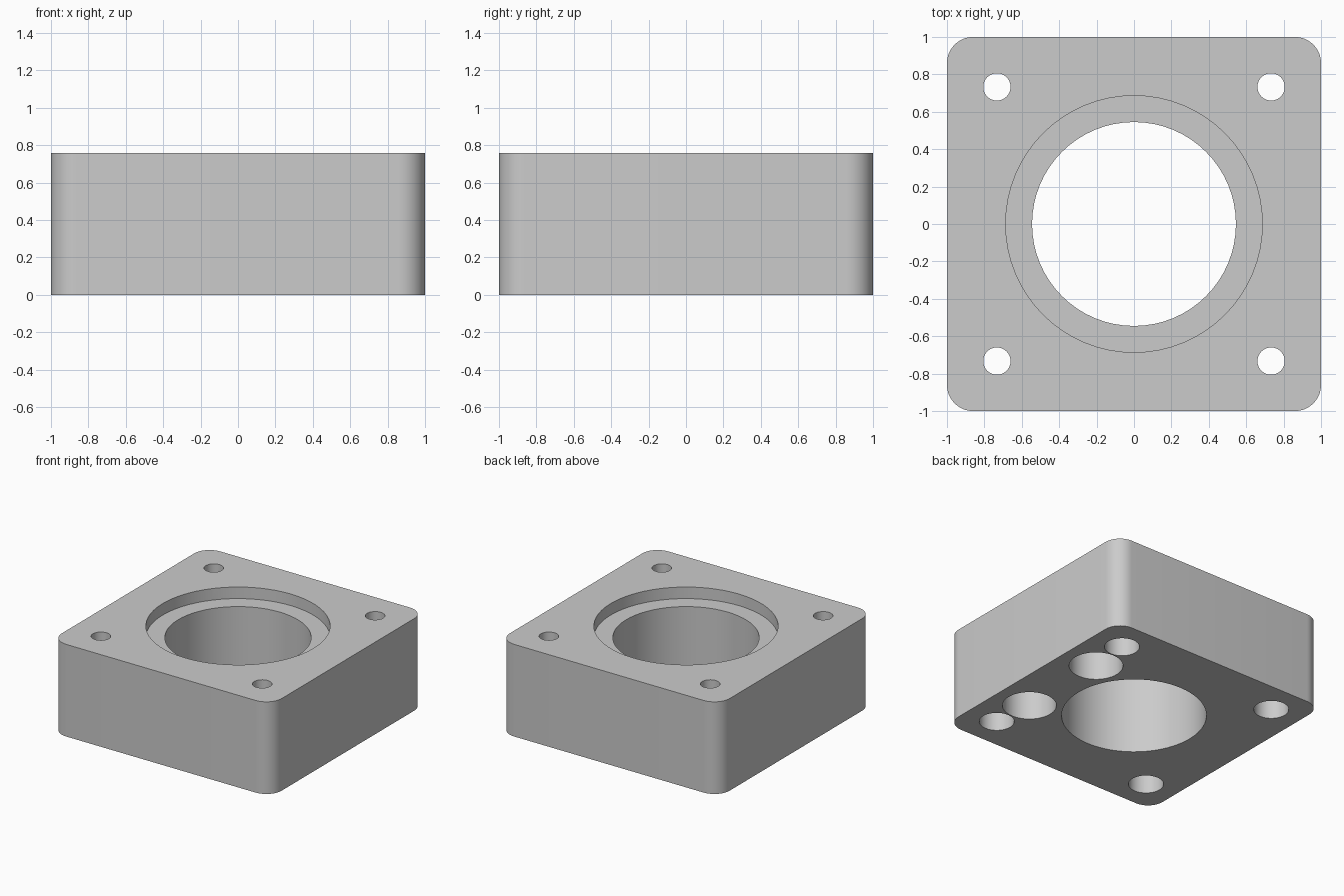
import bpy, bmesh, math
from mathutils import Matrix

if "Cube" in bpy.data.objects:
    bpy.data.objects.remove(bpy.data.objects["Cube"], do_unlink=True)

HEIGHT = 0.757
CORNER = 0.14
OVER = 0.1          # how far cutters reach past the block
BOLT = 0.733        # bolt hole offset from the centre

grey = bpy.data.materials.new("plain grey")
colour = (0.6, 0.6, 0.6, 1)
grey.diffuse_color = colour
grey.use_nodes = True
grey.node_tree.nodes["Principled BSDF"].inputs["Base Color"].default_value = colour


def add_object(name, bm):
    mesh = bpy.data.meshes.new(name)
    bm.to_mesh(mesh)
    bm.free()
    obj = bpy.data.objects.new(name, mesh)
    bpy.context.collection.objects.link(obj)
    mesh.materials.append(grey)
    return obj


def drill(body, x, y, radius, bottom, top, sides=64):
    """Cut an upright round hole through the body between two heights."""
    bm = bmesh.new()
    bmesh.ops.create_cone(bm, cap_ends=True, segments=sides, radius1=radius,
                          radius2=radius, depth=top - bottom,
                          matrix=Matrix.Translation((x, y, (top + bottom) / 2)))
    cutter = add_object("hole_cutter", bm)
    cutter.hide_render = True
    cut = body.modifiers.new("hole", "BOOLEAN")
    cut.operation = "DIFFERENCE"
    cut.solver = "EXACT"
    cut.object = cutter
    bpy.ops.object.modifier_apply(modifier=cut.name)
    bpy.data.objects.remove(cutter, do_unlink=True)


# Square block with rounded upright corners
bm = bmesh.new()
bmesh.ops.create_cube(bm, size=1, matrix=Matrix.Translation((0, 0, HEIGHT / 2))
                      @ Matrix.Diagonal((2, 2, HEIGHT, 1)))
upright = [e for e in bm.edges if abs(e.verts[0].co.z - e.verts[1].co.z) > 0.1]
bmesh.ops.bevel(bm, geom=upright, offset=CORNER, segments=12, profile=0.5,
                affect="EDGES")
block = add_object("mounting_block", bm)
bpy.ops.object.select_all(action="DESELECT")
block.select_set(True)
bpy.context.view_layer.objects.active = block

# Central bore and the shallow round recess on top
drill(block, 0, 0, 0.545, -OVER, HEIGHT + OVER)
drill(block, 0, 0, 0.686, HEIGHT - 0.095, HEIGHT + OVER)

# Corner bolt holes, with wider counterbores underneath
for x in (-BOLT, BOLT):
    for y in (-BOLT, BOLT):
        drill(block, x, y, 0.073, -OVER, HEIGHT + OVER, 32)
        drill(block, x, y, 0.132, -OVER, 0.4, 32)

# Pair of blind pockets underneath, along the left side
for y in (-0.39, 0.39):
    drill(block, 0.7, y, 0.203, -OVER, 0.42, 48)

bpy.ops.object.shade_smooth_by_angle(angle=math.radians(30))
